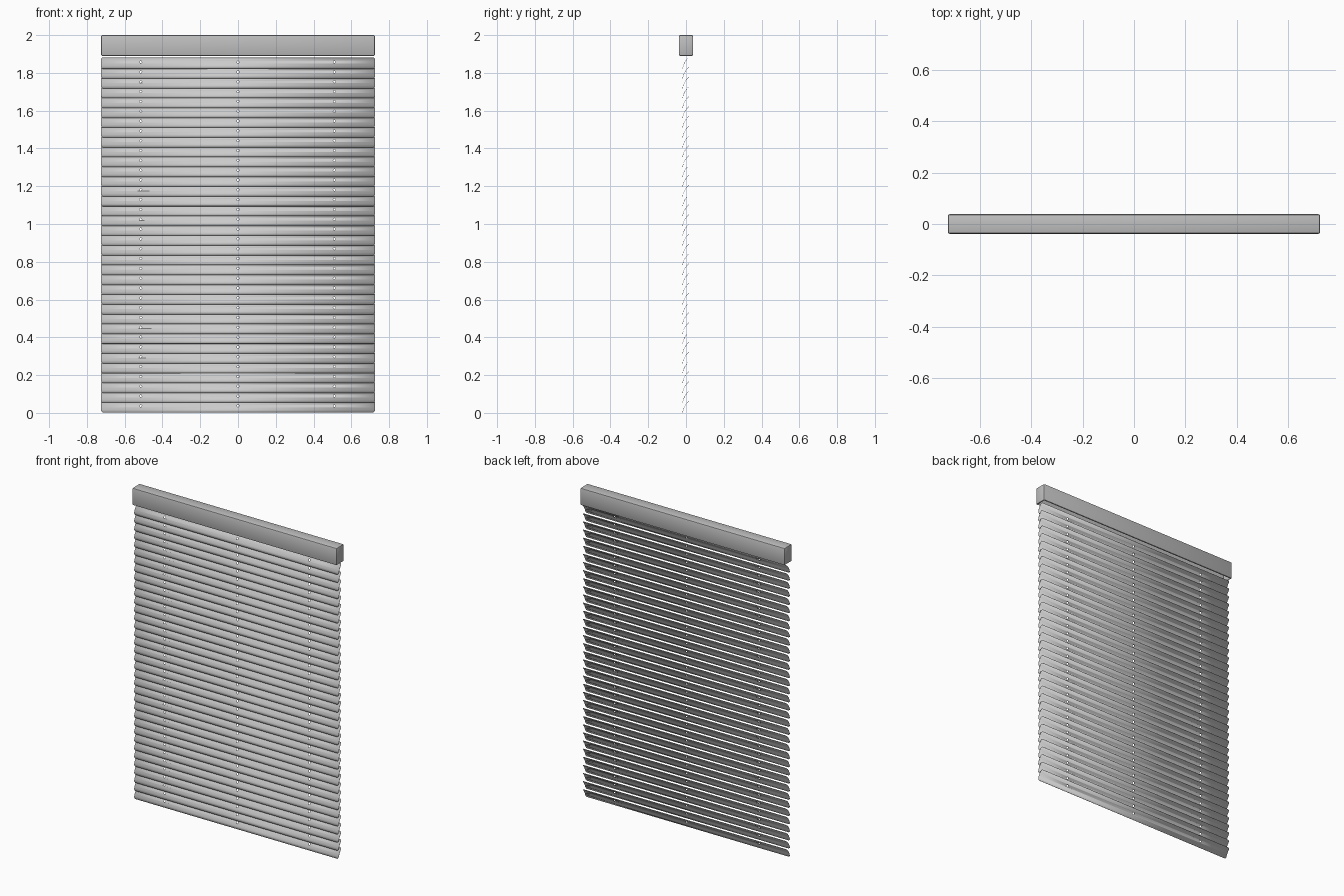
import bpy, bmesh, math
from mathutils import Matrix

if "Cube" in bpy.data.objects:
    bpy.data.objects.remove(bpy.data.objects["Cube"])

HALF = 0.725        # half width of the blind
SLATS = 36
PITCH = 0.052


def material(name, value):
    m = bpy.data.materials.new(name)
    m.use_nodes = True
    color = (value, value, value, 1)
    m.diffuse_color = color
    m.node_tree.nodes["Principled BSDF"].inputs["Base Color"].default_value = color
    return m


def make_object(name, bm, mat=None):
    bmesh.ops.recalc_face_normals(bm, faces=bm.faces)
    mesh = bpy.data.meshes.new(name)
    bm.to_mesh(mesh)
    bm.free()
    ob = bpy.data.objects.new(name, mesh)
    bpy.context.collection.objects.link(ob)
    if mat:
        mesh.materials.append(mat)
    return ob


rail_gray = material("rail gray", 0.52)
slat_gray = material("slat gray", 0.6)

# Head rail: bevelled channel, recessed underneath
bm = bmesh.new()
bmesh.ops.create_cube(bm, size=1, matrix=Matrix.Translation((0, 0, 1.945))
                      @ Matrix.Diagonal((2 * HALF, 0.076, 0.11, 1)))
bmesh.ops.bevel(bm, geom=bm.edges[:], offset=0.007, segments=2,
                affect='EDGES', profile=0.5)
bm.normal_update()
under = min(bm.faces, key=lambda f: f.calc_center_median().z)
bmesh.ops.inset_region(bm, faces=[under], thickness=0.003)
bmesh.ops.translate(bm, verts=under.verts[:], vec=(0, 0, 0.09))
rail = make_object("head_rail", bm, rail_gray)

# Cord hole cutters, hidden
bm = bmesh.new()
for x in (-0.515, 0, 0.51):
    bmesh.ops.create_cone(bm, cap_ends=True, segments=8, radius1=0.006,
                          radius2=0.006, depth=0.2,
                          matrix=Matrix.Translation((x, 0, 0.037))
                          @ Matrix.Rotation(math.pi / 2, 4, 'X'))
cutter = make_object("cord_hole_cutter", bm)
cutter.hide_render = True
cutter.hide_viewport = True

# Slat: tilted curved strip with rounded ends, bowed towards the front
bm = bmesh.new()
rows = []
STEPS = 10
for i in range(STEPS + 1):
    t = 2 * i / STEPS - 1
    bow = 0.006 * (1 - t * t)
    y = -0.0015 + 0.0165 * t - bow * 0.87
    z = 0.032 + 0.03 * t + bow * 0.48
    half = HALF - 0.008 * (1 - math.sqrt(max(0, 1 - t ** 6)))
    rows.append([bm.verts.new((s * half, y, z)) for s in (-1, 1)])
for a, b in zip(rows, rows[1:]):
    bm.faces.new((a[0], a[1], b[1], b[0]))
slat = make_object("slats", bm, slat_gray)

for ob in (rail, slat):
    bpy.ops.object.select_all(action='DESELECT')
    ob.select_set(True)
    bpy.context.view_layer.objects.active = ob
    bpy.ops.object.shade_smooth_by_angle(angle=math.radians(35))

# Thickness, cord holes, then the stack of slats
solid = slat.modifiers.new("thickness", 'SOLIDIFY')
solid.thickness = 0.0015
solid.offset = 0
holes = slat.modifiers.new("holes", 'BOOLEAN')
holes.object = cutter
holes.operation = 'DIFFERENCE'
holes.solver = 'EXACT'
stack = slat.modifiers.new("stack", 'ARRAY')
stack.count = SLATS
stack.use_relative_offset = False
stack.use_constant_offset = True
stack.constant_offset_displace = (0, 0, PITCH)
